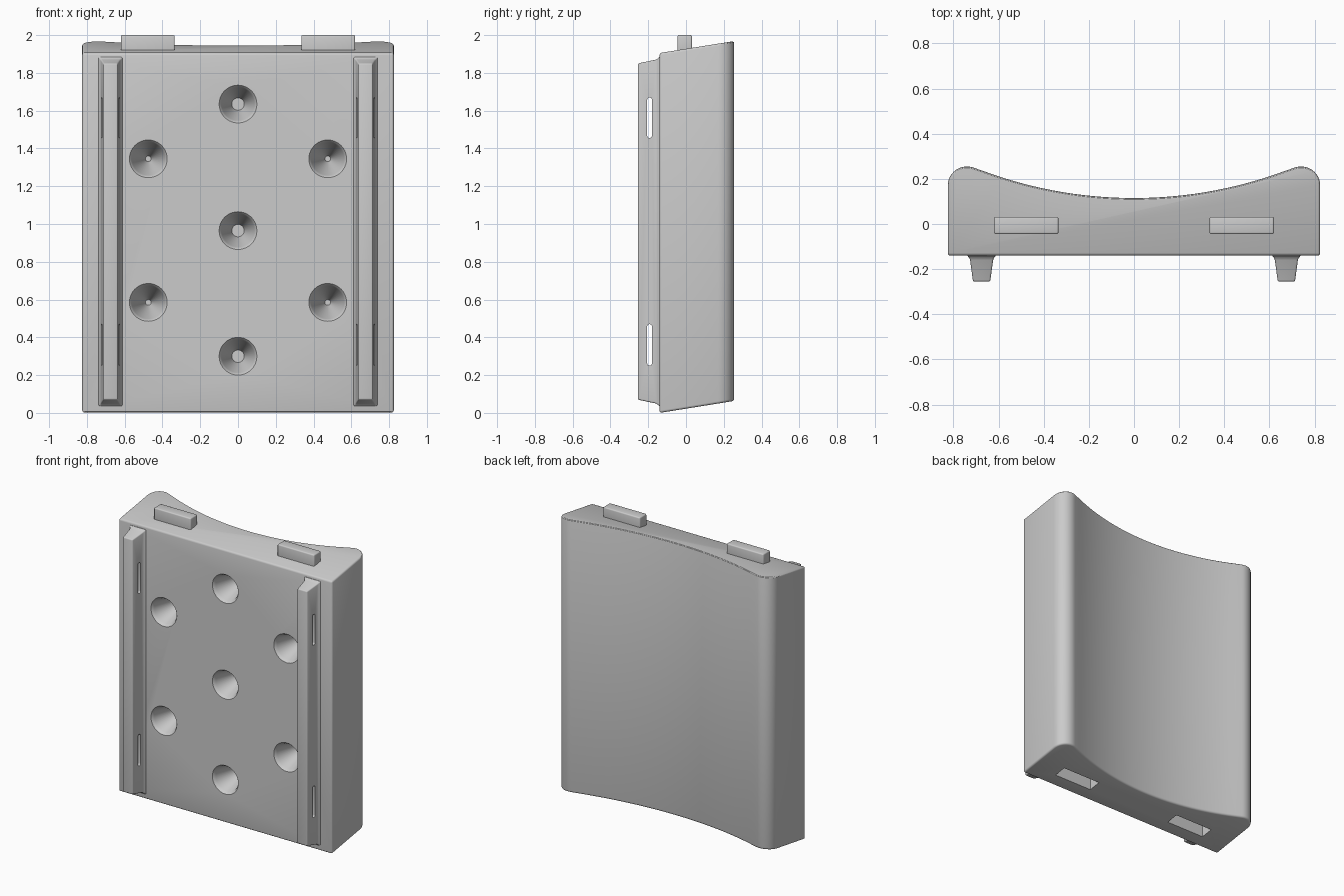
import bpy, bmesh, math
from mathutils import Vector

if "Cube" in bpy.data.objects:
    bpy.data.objects.remove(bpy.data.objects["Cube"])

SLOPE, FRONT, HEIGHT = 0.16, -0.14, 1.905


def add_loft(bm, rings):
    """Skin a stack of equal-length closed rings and cap both ends."""
    vs = [[bm.verts.new(p) for p in r] for r in rings]
    n = len(vs[0])
    for a, b in zip(vs, vs[1:]):
        for i in range(n):
            j = (i + 1) % n
            bm.faces.new((a[i], a[j], b[j], b[i]))
    bm.faces.new(vs[0][::-1])
    bm.faces.new(vs[-1])


def make(name, lofts):
    bm = bmesh.new()
    for rings in lofts:
        add_loft(bm, rings)
    bmesh.ops.recalc_face_normals(bm, faces=bm.faces[:])
    me = bpy.data.meshes.new(name)
    bm.to_mesh(me)
    bm.free()
    ob = bpy.data.objects.new(name, me)
    bpy.context.collection.objects.link(ob)
    return ob


def activate(ob):
    bpy.ops.object.select_all(action='DESELECT')
    ob.select_set(True)
    bpy.context.view_layer.objects.active = ob


def finish(ob, bevel, cutter=None, angle=35):
    activate(ob)
    m = ob.modifiers.new("bevel", 'BEVEL')
    m.width, m.segments, m.use_clamp_overlap = bevel, 3, False
    m.limit_method, m.angle_limit = 'ANGLE', math.radians(angle)
    bpy.ops.object.modifier_apply(modifier=m.name)
    if cutter:
        b = ob.modifiers.new("cut", 'BOOLEAN')
        b.operation, b.object, b.solver = 'DIFFERENCE', cutter, 'EXACT'
        bpy.ops.object.modifier_apply(modifier=b.name)
    bpy.ops.object.shade_smooth_by_angle(angle=math.radians(30))


def box(x0, x1, y0, y1, z0, z1):
    return [[(x0, y0, z), (x1, y0, z), (x1, y1, z), (x0, y1, z)] for z in (z0, z1)]


# Body outline: flat front, rounded back corners, shallow concave back
R, r, cx, cy = 1.92, 0.085, 0.74, 0.17
tilt = math.asin(0.71 / R)
corner = [(cx + r * math.cos(t), cy + r * math.sin(t))
          for t in [(math.pi / 2 + tilt) * i / 12 for i in range(13)]]
arc = [(R * math.sin(a), 0.115 + R - R * math.cos(a))
       for a in [tilt * k / 16 for k in range(15, -16, -1)]]
outline = ([(-0.825, FRONT), (0.825, FRONT)] + corner + arc
           + [(-x, y) for x, y in reversed(corner)])
body_rings = [[(x, y, z + SLOPE * (y - FRONT)) for x, y in outline] for z in (0, HEIGHT)]


# Conical holes in the front and sockets in the underside
def cone(x, z, depth, tip):
    prof = [(-0.011, 0.114), (0, 0.1), (0.008, 0.093), (0.02, 0.087), (depth, tip)]
    return [[(x + q * math.cos(a), FRONT + d, z + q * math.sin(a))
             for a in [math.tau * i / 40 for i in range(40)]] for d, q in prof]


cuts = [cone(0, z, 0.21, 0.033) for z in (0.3, 0.965, 1.635)]
cuts += [cone(s * 0.475, z, 0.265, 0.015) for s in (-1, 1) for z in (0.585, 1.345)]
for s in (-1, 1):
    a, b = sorted((s * 0.33, s * 0.625))
    cuts.append(box(a, b, -0.05, 0.037, -0.1, 0.11))
body_cutter = make("body_cutter", cuts)
body_cutter.hide_render = True
finish(make("panel_body", [body_rings]), 0.012, body_cutter)


# Long rails on the front, each pierced by two upright slots
def slot(z0, z1, q=0.0125):
    ring = []
    for zc, start in ((z1 - q, 0), (z0 + q, math.pi)):
        ring += [(-0.193 + q * math.cos(start + math.pi * i / 8),
                  zc + q * math.sin(start + math.pi * i / 8)) for i in range(9)]
    return [[(x, y, z) for y, z in ring] for x in (-1, 1)]


slot_cutter = make("slot_cutter", [slot(0.25, 0.47), slot(1.455, 1.67)])
slot_cutter.hide_render = True
rail_levels = [(-0.125, 0.066, 0.033), (-0.142, 0.062, 0.036), (-0.15, 0.055, 0.044),
               (-0.16, 0.051, 0.05), (-0.255, 0.038, 0.07)]
for s, side in ((-1, "left"), (1, "right")):
    c = s * 0.675
    rings = [[(c - w, y, m), (c + w, y, m), (c + w, y, 1.92 - m), (c - w, y, 1.92 - m)]
             for y, w, m in rail_levels]
    finish(make(side + "_rail", [rings]), 0.007, slot_cutter, 50)
    # Locating tab on the top edge
    a, b = sorted((s * 0.335, s * 0.62))
    finish(make(side + "_tab", [box(a, b, -0.045, 0.032, 1.89, 2.0)]), 0.008)

# Remove the cutters now that they are applied
for ob in (body_cutter, slot_cutter):
    bpy.data.objects.remove(ob)
